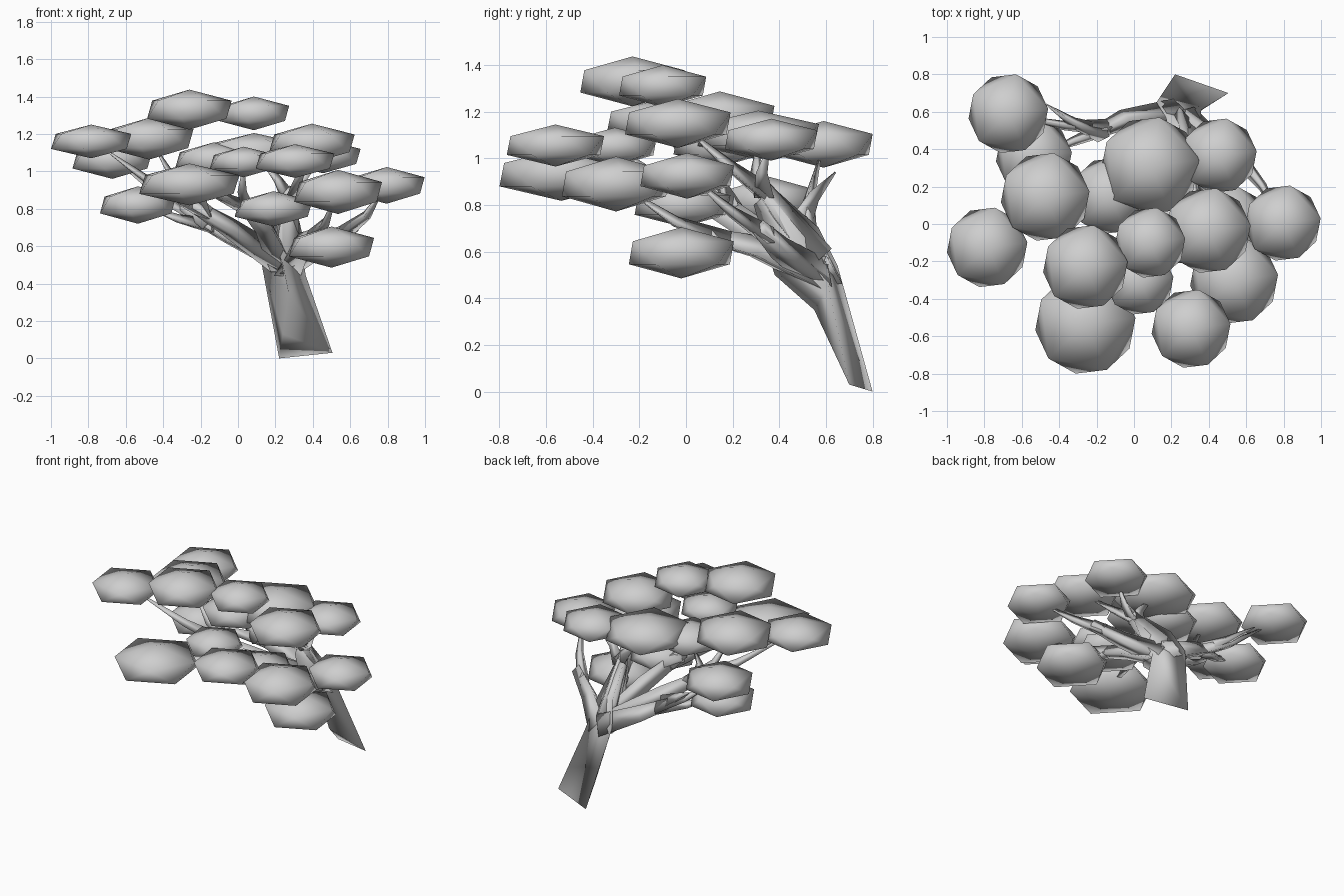
import bpy
import bmesh
from math import radians
from mathutils import Vector, Matrix

cube = bpy.data.objects.get("Cube")
if cube:
    bpy.data.objects.remove(cube, do_unlink=True)

grey = bpy.data.materials.new("plain_grey")
grey.use_nodes = True
grey.diffuse_color = (0.62, 0.62, 0.62, 1)
grey.node_tree.nodes["Principled BSDF"].inputs["Base Color"].default_value = (0.62, 0.62, 0.62, 1)


def finish(bm, name):
    bmesh.ops.recalc_face_normals(bm, faces=bm.faces)
    for face in bm.faces:
        face.smooth = True
    mesh = bpy.data.meshes.new(name)
    bm.to_mesh(mesh)
    bm.free()
    mesh.materials.append(grey)
    obj = bpy.data.objects.new(name, mesh)
    bpy.context.collection.objects.link(obj)
    return obj


def loft(name, rings):
    """Skin a list of equal rings of points and cap both ends."""
    bm = bmesh.new()
    loops = [[bm.verts.new(p) for p in ring] for ring in rings]
    count = len(loops[0])
    for low, high in zip(loops, loops[1:]):
        for i in range(count):
            j = (i + 1) % count
            bm.faces.new((low[i], low[j], high[j], high[i]))
    bm.faces.new(loops[0])
    bm.faces.new(loops[-1])
    return finish(bm, name)


def branch(name, points, start, end):
    """Three-sided tapering limb along a path."""
    path = [Vector(p) for p in points]
    rings = []
    for i, point in enumerate(path):
        along = (path[min(i + 1, len(path) - 1)] - path[max(i - 1, 0)]).normalized()
        side = along.cross(Vector((0, 0, 1))).normalized()
        up = side.cross(along)
        radius = start + (end - start) * i / (len(path) - 1)
        rings.append([point + radius * (up * u + side * s)
                      for u, s in ((1, 0), (-0.5, 0.87), (-0.5, -0.87))])
    return loft(name, rings)


def foliage(name, x, y, z, width, height):
    """Flattened twenty-sided leaf pad, given half width and half height."""
    bm = bmesh.new()
    bmesh.ops.create_icosphere(bm, subdivisions=1, radius=1)
    spin = Matrix.Rotation(radians(7), 4, "Z")
    size = Matrix.Diagonal((width / 0.885, width / 0.885, height, 1))
    bm.transform(Matrix.Translation((x, y, z)) @ size @ spin)
    return finish(bm, name)


# Leaf pads: position, half width, half height
pads = {
    "far_right": (-0.785, -0.125, 1.16, 0.214, 0.09),
    "back_right": (-0.672, 0.59, 1.06, 0.212, 0.1),
    "low_right": (-0.535, 0.36, 0.82, 0.202, 0.1),
    "upper_right": (-0.475, 0.145, 1.175, 0.236, 0.112),
    "crown": (-0.26, -0.23, 1.33, 0.225, 0.107),
    "crown_small": (0.085, -0.1, 1.31, 0.188, 0.09),
    "upper_left": (0.395, -0.035, 1.15, 0.228, 0.105),
    "front_left": (0.305, -0.56, 1.055, 0.21, 0.09),
    "low_front_left": (0.535, -0.3, 0.89, 0.234, 0.118),
    "far_left": (0.795, 0.005, 0.925, 0.202, 0.098),
    "front": (-0.26, -0.535, 0.93, 0.267, 0.112),
    "middle": (0.03, -0.305, 1.05, 0.18, 0.082),
    "back": (0.085, 0.31, 1.1, 0.262, 0.105),
    "back_left": (0.455, 0.365, 1.08, 0.2, 0.09),
    "inner": (-0.13, 0.15, 1.06, 0.205, 0.095),
    "low_middle": (0.19, -0.015, 0.8, 0.207, 0.094),
    "lowest": (0.5, -0.02, 0.595, 0.227, 0.11),
}
for label, values in pads.items():
    foliage("foliage_" + label, *values)

# Leaning three-sided trunk
loft("trunk", [
    [(0.22, 0.8, 0), (0.505, 0.7, 0.03), (0.24, 0.67, 0.13)],
    [(0.12, 0.65, 0.54), (0.36, 0.61, 0.45), (0.27, 0.55, 0.35)],
    [(0.17, 0.57, 0.7), (0.35, 0.48, 0.64), (0.24, 0.38, 0.5)],
    [(0.22, 0.38, 0.87), (0.3, 0.35, 0.85), (0.24, 0.29, 0.8)],
])

# Main limbs, forking out of the trunk
limbs = {
    "right": ((0.24, 0.6, 0.5), (-0.05, 0.56, 0.65), (-0.2, 0.49, 0.73)),
    "front": ((0.25, 0.57, 0.5), (0.15, 0.25, 0.7), (0.02, 0.0, 0.85)),
    "left": ((0.26, 0.58, 0.49), (0.45, 0.42, 0.6), (0.62, 0.32, 0.7)),
    "low": ((0.26, 0.58, 0.48), (0.33, 0.3, 0.61), (0.42, 0.1, 0.66)),
    "upper": ((0.25, 0.56, 0.56), (0.27, 0.4, 0.76), (0.28, 0.3, 0.9)),
    "inner": ((0.24, 0.57, 0.5), (-0.04, 0.3, 0.69), (-0.25, 0.15, 0.82)),
}
for label, path in limbs.items():
    branch("limb_" + label, path, 0.085, 0.04)

# Tapering branches from the limb ends into the leaf pads
twigs = {
    "right": ("back_right", "low_right"),
    "front": ("front", "middle", "low_middle"),
    "left": ("far_left",),
    "low": ("low_front_left", "lowest"),
    "upper": ("back", "back_left", "upper_left"),
    "inner": ("upper_right", "far_right", "inner"),
}
for limb, targets in twigs.items():
    root = Vector(limbs[limb][-1])
    base = root.lerp(Vector(limbs[limb][1]), 0.4)
    for target in targets:
        tip = root.lerp(Vector(pads[target][:3]), 0.8)
        bend = root.lerp(tip, 0.45) - Vector((0, 0, 0.02))
        branch("branch_" + target, (base, bend, tip), 0.05, 0.008)

# Bare twig at the back
branch("bare_twig", ((-0.16, 0.48, 0.72), (-0.32, 0.54, 0.83), (-0.47, 0.64, 0.94)), 0.06, 0.004)
